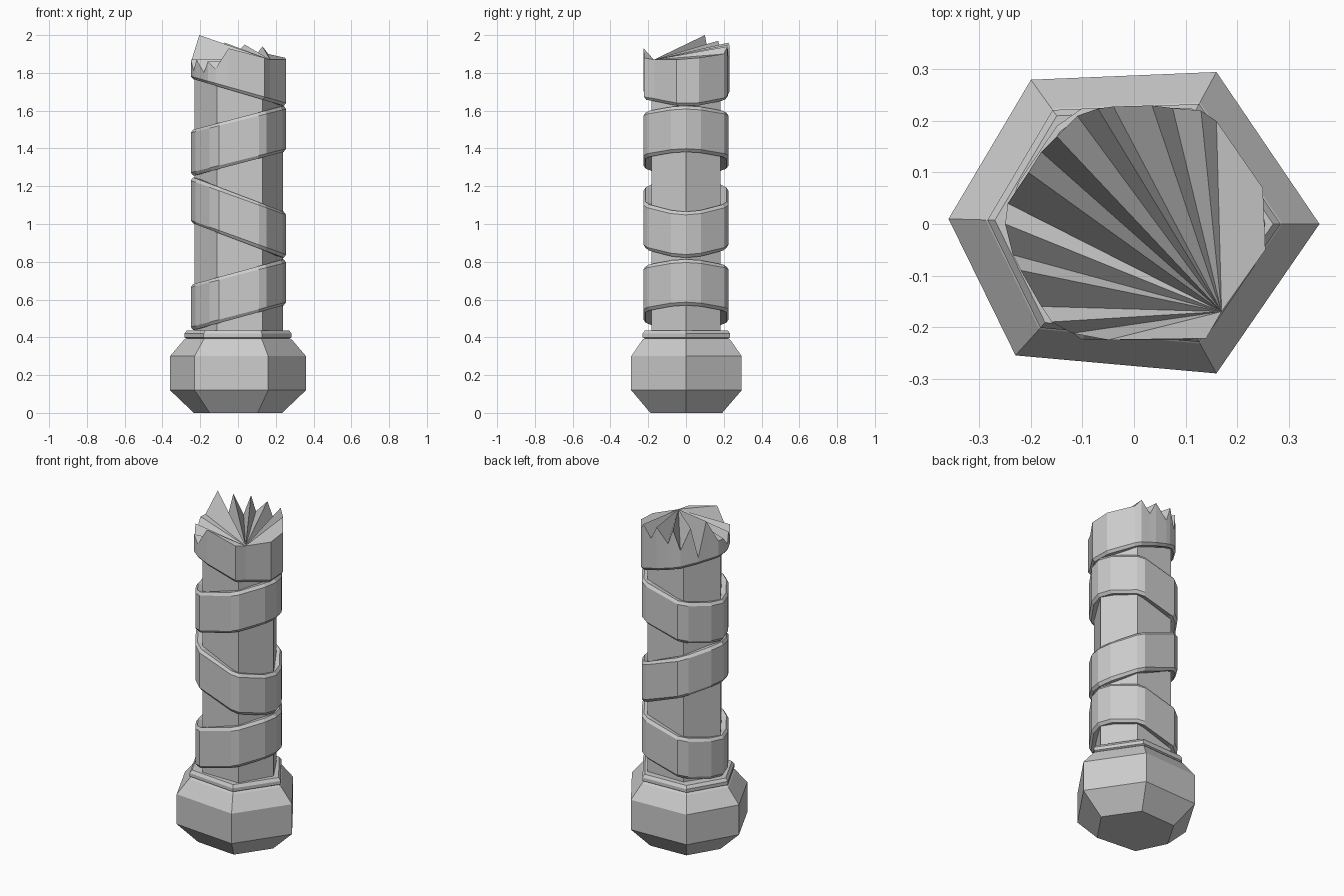
import bpy

if "Cube" in bpy.data.objects:
    bpy.data.objects.remove(bpy.data.objects["Cube"])


def make_object(name, verts, faces):
    mesh = bpy.data.meshes.new(name)
    mesh.from_pydata(verts, [], faces)
    mesh.update()
    obj = bpy.data.objects.new(name, mesh)
    bpy.context.collection.objects.link(obj)
    return obj


def loft(name, loops, caps=True, closed=False):
    """Skin a stack of equal-length counter-clockwise loops."""
    n = len(loops[0])
    verts = [v for loop in loops for v in loop]
    rows = len(loops)
    faces = []
    for r in range(rows if closed else rows - 1):
        a, b = r * n, ((r + 1) % rows) * n
        for i in range(n):
            j = (i + 1) % n
            faces.append((a + i, a + j, b + j, b + i))
    if caps and not closed:
        faces.append(tuple(reversed(range(n))))
        faces.append(tuple(range((rows - 1) * n, rows * n)))
    return make_object(name, verts, faces)


def layer(outline, scale, z, slope=0.0):
    return [(x * scale, y * scale, z + slope * x) for x, y in outline]


# Faceted pommel with a stepped collar
pommel_hex = [(0.36, 0), (0.16, 0.295), (-0.2, 0.28),
              (-0.36, 0.01), (-0.23, -0.255), (0.16, -0.29)]
pommel_profile = [(0, 0.65), (0.12, 1), (0.3, 1), (0.385, 0.8),
                  (0.395, 0.76), (0.40, 0.79), (0.42, 0.79), (0.437, 0.75), (0.437, 0.55)]
loft("pommel", [layer(pommel_hex, s, z) for z, s in pommel_profile])

# Six-sided grip core
core_hex = [(0.237, 0), (0.13, 0.183), (-0.11, 0.183),
            (-0.23, 0), (-0.11, -0.183), (0.13, -0.183)]
loft("grip_core", [layer(core_hex, 1, z) for z in (0.42, 1.77)])

# Tilted wrap bands, alternately leaning left and right
half = [(0.235, 0.08), (0.15, 0.205), (0.11, 0.225),
        (-0.1, 0.225), (-0.15, 0.19), (-0.225, 0.08)]
band_outline = ([(0.255, 0)] + half + [(-0.25, 0)]
                + [(x, -y) for x, y in reversed(half)])
for i, (z, slope) in enumerate([(0.625, 0.26), (1.035, -0.36), (1.44, 0.25)]):
    section = [(0.80, -0.115), (0.95, -0.122), (1, -0.105),
               (1, 0.105), (0.95, 0.122), (0.80, 0.115)]
    loft(f"wrap_band_{i + 1}",
         [layer(band_outline, s, z + dz, slope) for s, dz in section], closed=True)

# Broken top band: jagged rim, with splintered faces fanning from one corner
rim = [(0.17, -0.17, 1.87), (0.255, -0.05, 1.87), (0.25, 0.07, 1.88),
       (0.16, 0.20, 1.90), (0.13, 0.22, 1.94), (0.075, 0.225, 1.87),
       (0.035, 0.23, 1.95), (-0.04, 0.228, 1.87), (-0.07, 0.224, 1.96),
       (-0.11, 0.21, 1.84), (-0.15, 0.17, 1.97), (-0.18, 0.14, 1.79),
       (-0.205, 0.10, 2.0), (-0.245, 0.04, 1.87), (-0.25, 0, 1.87),
       (-0.235, -0.06, 1.81), (-0.22, -0.09, 1.87), (-0.18, -0.16, 1.80),
       (-0.16, -0.19, 1.86), (-0.12, -0.212, 1.82), (-0.05, -0.225, 1.93),
       (0.14, -0.222, 1.88)]
rim_xy = [(x, y) for x, y, z in rim]
loft("broken_band", [layer(rim_xy, 0.80, 1.705, -0.28),
                     layer(rim_xy, 0.95, 1.697, -0.28),
                     layer(rim_xy, 1, 1.712, -0.28), rim], caps=False)
make_object("broken_top", rim, [(0, i, i + 1) for i in range(1, len(rim) - 1)])
